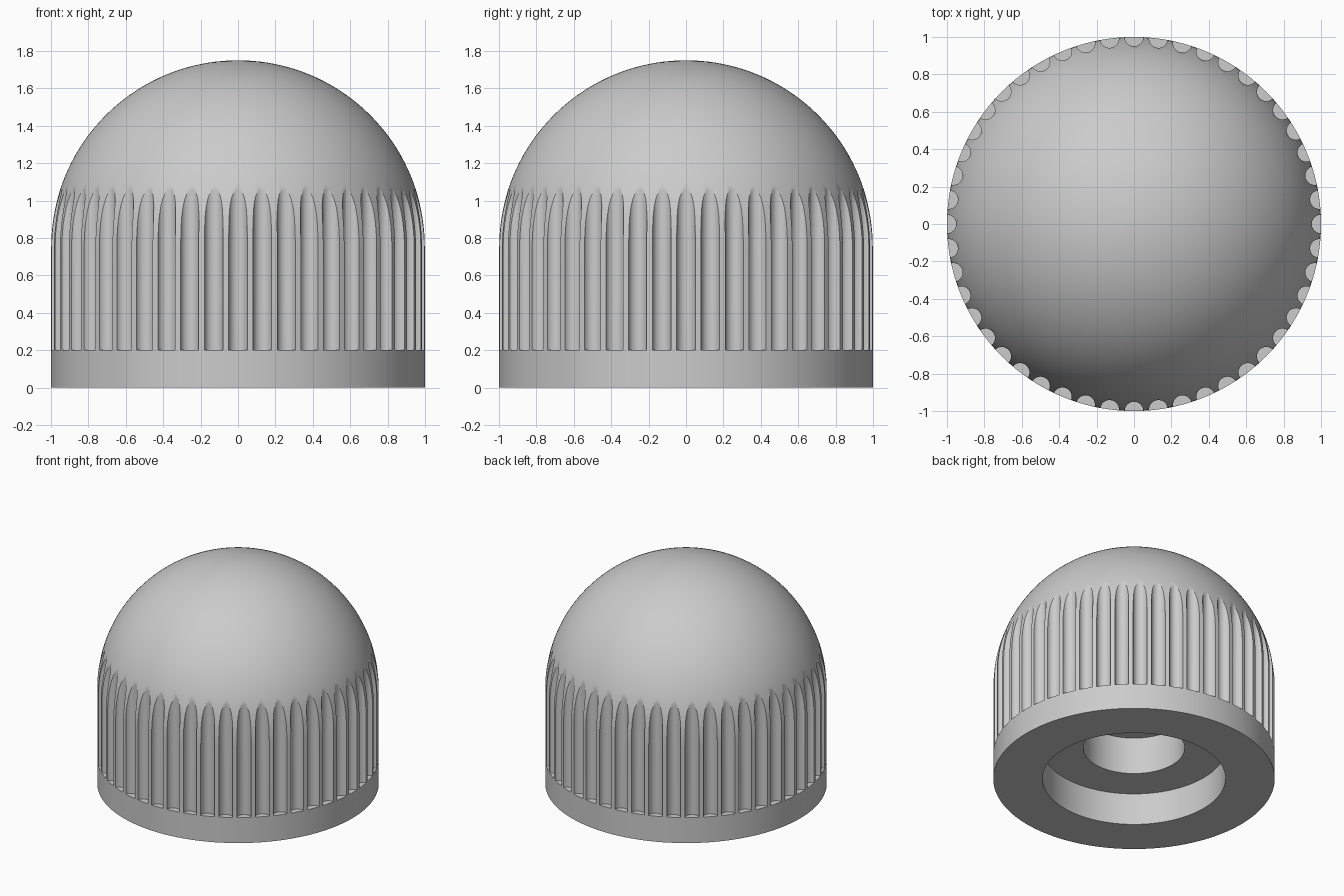
import bpy, bmesh
from math import sin, cos, pi, radians
from mathutils import Matrix

if "Cube" in bpy.data.objects:
    bpy.data.objects.remove(bpy.data.objects["Cube"])

FLUTES = 48
SEGMENTS = FLUTES * 4
FLUTE_RADIUS = 0.05
WALL_TOP = 0.75

grey = bpy.data.materials.new("plain grey")
grey.use_nodes = True
colour = (0.6, 0.6, 0.6, 1)
grey.diffuse_color = colour
grey.node_tree.nodes["Principled BSDF"].inputs["Base Color"].default_value = colour


def make_object(name, bm):
    bmesh.ops.recalc_face_normals(bm, faces=bm.faces)
    mesh = bpy.data.meshes.new(name)
    bm.to_mesh(mesh)
    bm.free()
    mesh.materials.append(grey)
    obj = bpy.data.objects.new(name, mesh)
    bpy.context.collection.objects.link(obj)
    return obj


# Domed cap body: stepped bore underneath, straight wall, hemisphere on top
profile = [(0, 0.54), (0.36, 0.54), (0.36, 0.25), (0.65, 0.25), (0.65, 0), (1, 0), (1, 0.2)]
steps = 40
profile += [(cos(i * pi / 2 / steps), WALL_TOP + sin(i * pi / 2 / steps)) for i in range(steps)]
profile.append((0, WALL_TOP + 1))

bm = bmesh.new()
verts = [bm.verts.new((r, 0, z)) for r, z in profile]
edges = [bm.edges.new(pair) for pair in zip(verts, verts[1:])]
bmesh.ops.spin(bm, geom=verts + edges, cent=(0, 0, 0), axis=(0, 0, 1),
               angle=2 * pi, steps=SEGMENTS, use_duplicate=False)
bmesh.ops.remove_doubles(bm, verts=bm.verts, dist=0.0001)
cap = make_object("domed_cap", bm)

# Ring of upright rods that carve the grip flutes
bm = bmesh.new()
for i in range(FLUTES):
    place = (Matrix.Rotation(2 * pi * i / FLUTES, 4, "Z")
             @ Matrix.Translation((1, 0, 0.8)))
    bmesh.ops.create_cone(bm, cap_ends=True, segments=24, radius1=FLUTE_RADIUS,
                          radius2=FLUTE_RADIUS, depth=1.2, matrix=place)
cutter = make_object("flute_cutter", bm)
cutter.hide_render = True

# Carve the flutes, then discard the rods
cut = cap.modifiers.new("flutes", "BOOLEAN")
cut.operation = "DIFFERENCE"
cut.solver = "EXACT"
cut.object = cutter
bpy.ops.object.select_all(action="DESELECT")
bpy.context.view_layer.objects.active = cap
cap.select_set(True)
bpy.ops.object.modifier_apply(modifier=cut.name)
bpy.data.objects.remove(cutter)

# Smooth dome with crisp flute and rim edges
bpy.ops.object.shade_smooth_by_angle(angle=radians(25))
weighted = cap.modifiers.new("even_shading", "WEIGHTED_NORMAL")
weighted.keep_sharp = True
